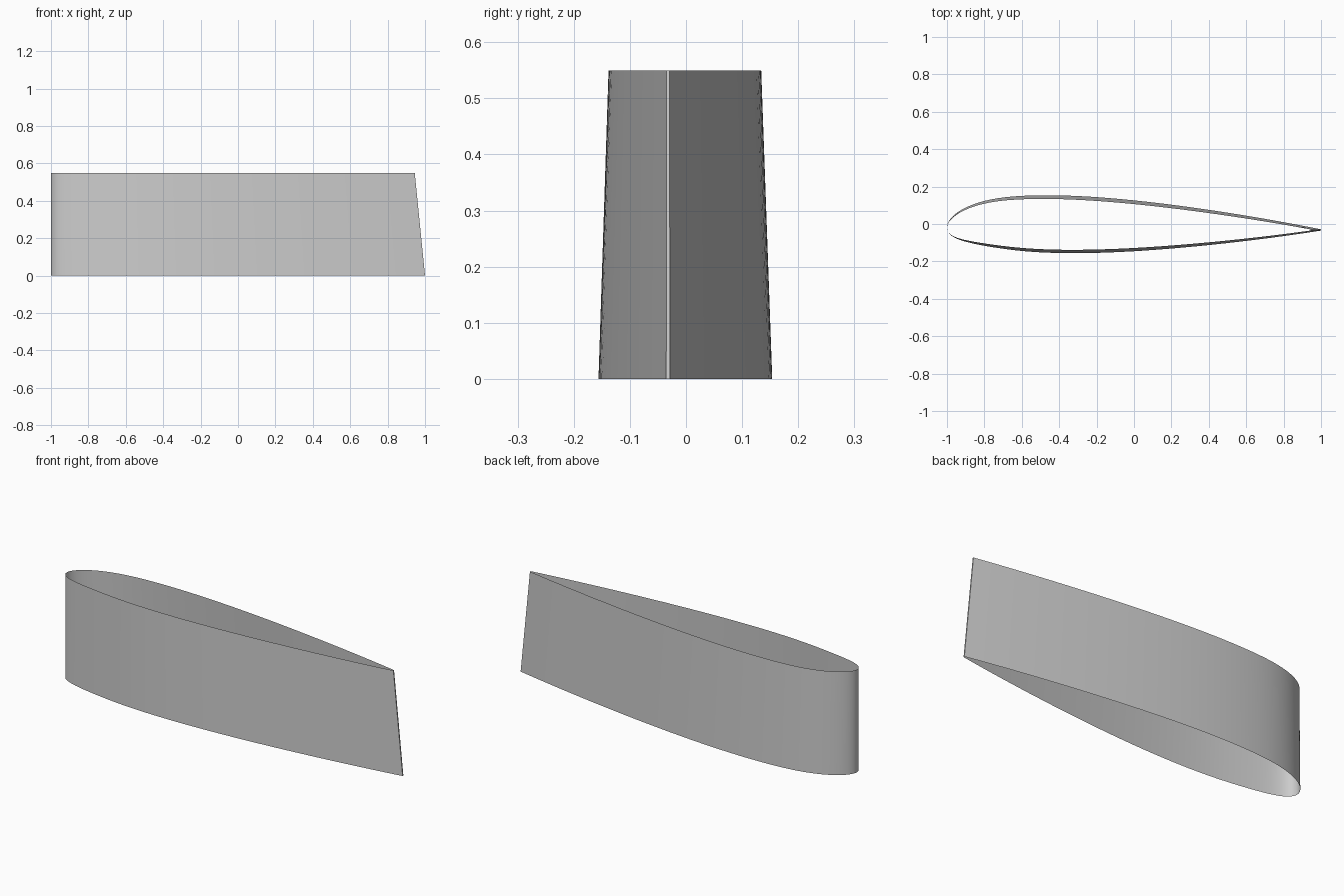
import bpy, bmesh, math

if "Cube" in bpy.data.objects:
    bpy.data.objects.remove(bpy.data.objects["Cube"], do_unlink=True)

SPAN, CHORD_Y, STEPS = 0.55, -0.032, 48


def camber(x):
    # Early-peaking camber line: height and slope
    m, k = 0.2025, 15.957
    if x < m:
        return (k / 6 * (x**3 - 3*m*x*x + m*m*(3 - m)*x),
                k / 6 * (3*x*x - 6*m*x + m*m*(3 - m)))
    return k / 6 * m**3 * (1 - x), -k / 6 * m**3


def thickness(x, t):
    return 5 * t * (0.2969 * math.sqrt(x) - 0.126*x - 0.3516*x**2
                    + 0.2843*x**3 - 0.1015*x**4)


def section(chord, t, z):
    # Upper trailing edge, round the nose, to the lower trailing edge
    pts = []
    for i in range(-STEPS, STEPS + 1):
        x = 1 - math.cos(math.pi / 2 * i / STEPS)
        side = -1 if i > 0 else 1
        yc, slope = camber(x)
        a, h = math.atan(slope), thickness(x, t) * side
        pts.append((x - h * math.sin(a), yc + h * math.cos(a)))
    lo, hi = min(p[0] for p in pts), max(p[0] for p in pts)
    return [((x - lo) / (hi - lo) * chord - 1, y * chord + CHORD_Y, z)
            for x, y in pts]


# Open-ended tapered skin with a narrow blunt trailing edge
bm = bmesh.new()
root, tip = ([bm.verts.new(p) for p in section(*args)]
             for args in ((2.0, 0.154, 0), (1.945, 0.139, SPAN)))
for i in range(len(root)):
    j = (i + 1) % len(root)
    bm.faces.new((root[i], root[j], tip[j], tip[i]))
mesh = bpy.data.meshes.new("wing_skin")
bm.to_mesh(mesh)
bm.free()
wing = bpy.data.objects.new("wing_skin", mesh)
bpy.context.collection.objects.link(wing)

# Plain grey finish
grey = bpy.data.materials.new("plain_grey")
grey.use_nodes = True
grey.diffuse_color = (0.6, 0.6, 0.6, 1)
grey.node_tree.nodes["Principled BSDF"].inputs["Base Color"].default_value = (0.6, 0.6, 0.6, 1)
mesh.materials.append(grey)

bpy.context.view_layer.objects.active = wing
wing.select_set(True)
bpy.ops.object.shade_smooth_by_angle(angle=math.radians(30))
